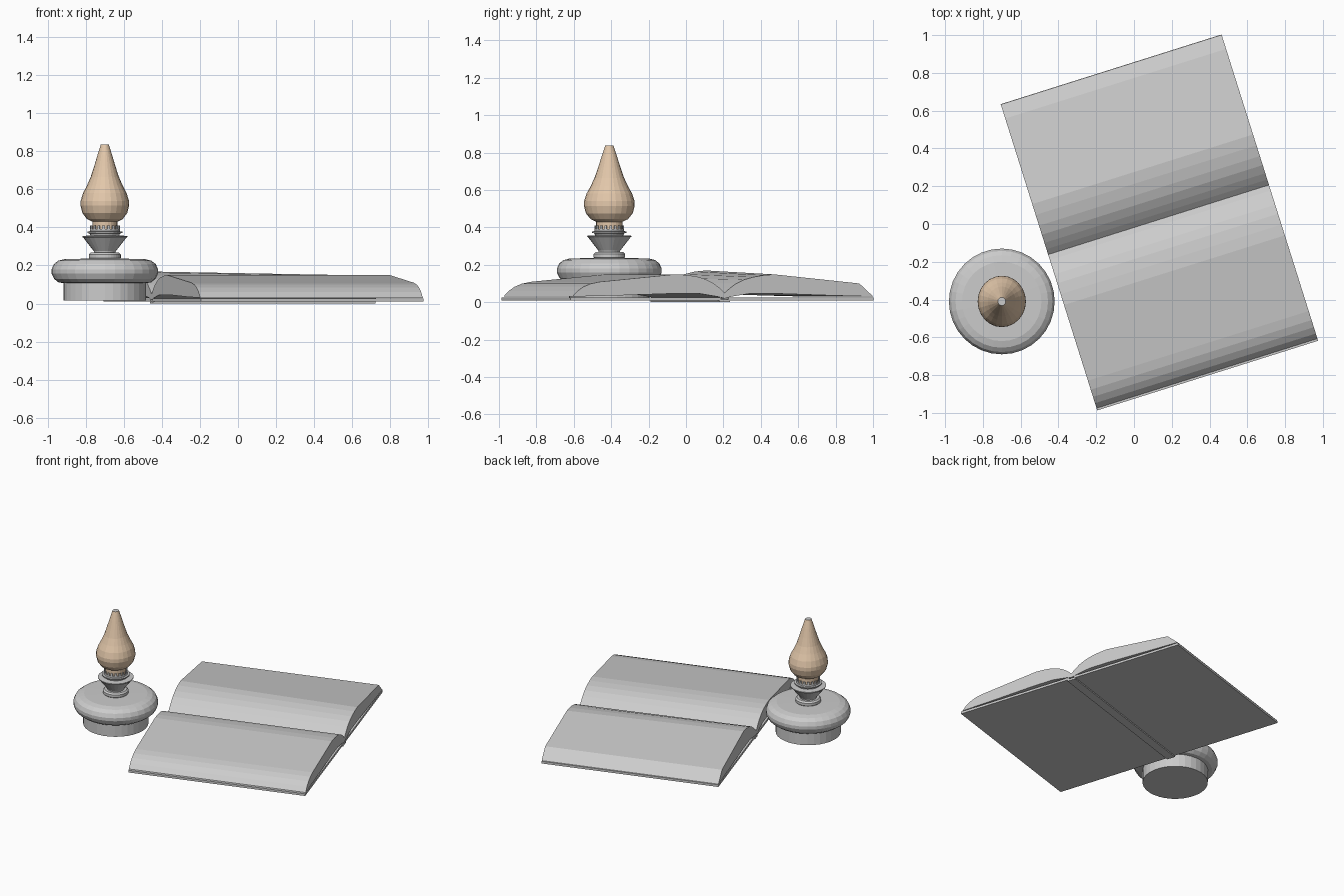
import bpy, bmesh, math
from mathutils import Matrix

if "Cube" in bpy.data.objects:
    bpy.data.objects.remove(bpy.data.objects["Cube"])


def material(name, rgb):
    m = bpy.data.materials.new(name)
    m.diffuse_color = (*rgb, 1)
    m.use_nodes = True
    m.node_tree.nodes["Principled BSDF"].inputs["Base Color"].default_value = m.diffuse_color
    return m


GREY = material("plain grey", (0.6, 0.6, 0.6))
TAN = material("warm tan glass", (0.76, 0.57, 0.40))


def finish(name, bm, mats, matrix):
    bmesh.ops.recalc_face_normals(bm, faces=bm.faces)
    me = bpy.data.meshes.new(name)
    bm.to_mesh(me)
    bm.free()
    for m in mats:
        me.materials.append(m)
    ob = bpy.data.objects.new(name, me)
    ob.matrix_world = matrix
    bpy.context.collection.objects.link(ob)
    return ob


def lathe(name, profile, mats, sides=32, sx=1.0):
    """Closed turned part from (radius, z) points, on the lamp's axis."""
    bm = bmesh.new()
    rings = []
    for r, z in profile:
        rings.append([bm.verts.new((sx * r * math.cos(2 * math.pi * i / sides),
                                    r * math.sin(2 * math.pi * i / sides), z))
                      for i in range(sides)])
    for a, b in zip(rings, rings[1:]):
        for i in range(sides):
            j = (i + 1) % sides
            bm.faces.new((a[i], a[j], b[j], b[i]))
    bm.faces.new(rings[0])
    cap = bm.faces.new(rings[-1])
    cap.material_index = len(mats) - 1
    return finish(name, bm, mats, LAMP)


LAMP = Matrix.Translation((-0.70, -0.41, 0))

# Lamp: foot, round oil tank, collar
lathe("lamp_foot", [(0.216, 0.015), (0.216, 0.14)], [GREY])
lathe("oil_tank", [(0.20, 0.105), (0.243, 0.111), (0.267, 0.13), (0.28, 0.158),
                   (0.28, 0.18), (0.268, 0.207), (0.245, 0.225), (0.21, 0.234),
                   (0.09, 0.236)], [GREY])
lathe("tank_collar", [(0.075, 0.23), (0.084, 0.24), (0.084, 0.258), (0.074, 0.268)],
      [GREY])

# Burner: flared cup with rim, then gallery plate
lathe("burner_cup", [(0.055, 0.26), (0.058, 0.275), (0.112, 0.345), (0.118, 0.35),
                     (0.118, 0.355), (0.075, 0.358)], [GREY], 24)
lathe("gallery_plate", [(0.075, 0.355), (0.08, 0.368), (0.092, 0.371), (0.092, 0.378),
                        (0.079, 0.38)], [GREY], 24)

# Toothed crown holding the glass
bm = bmesh.new()
N = 72
cols = []
for i in range(N):
    a = 2 * math.pi * i / N
    cols.append([bm.verts.new((0.079 * math.cos(a), 0.079 * math.sin(a), z))
                 for z in (0.375, 0.392, 0.41)])
for i in range(N):
    c, d = cols[i], cols[(i + 1) % N]
    bm.faces.new((c[0], d[0], d[1], c[1]))
    if i % 4 < 2:
        bm.faces.new((c[1], d[1], d[2], c[2]))
crown = finish("burner_crown", bm, [GREY], LAMP)
crown.modifiers.new("thickness", "SOLIDIFY").thickness = 0.005

# Glass chimney, slightly oval, with a grey top opening
lathe("glass_chimney", [(0.07, 0.38), (0.07, 0.43), (0.10, 0.444), (0.125, 0.475),
                        (0.136, 0.515), (0.135, 0.54), (0.122, 0.58), (0.10, 0.62),
                        (0.079, 0.665), (0.06, 0.72), (0.041, 0.78), (0.022, 0.837)],
      [TAN, GREY], 24, 0.94)

# Open book: sections lie in local y-z and run along local x (the fold)
BOOK = Matrix.Translation((0.13, 0.0225, 0)) @ Matrix.Rotation(math.radians(17.5), 4, "Z")
HALF = 0.613


def prism(name, section, taper=0.0):
    """Extrude a (y, z) outline along the fold; taper tilts the raised part."""
    bm = bmesh.new()
    ends = []
    for s in (-1, 1):
        ends.append([bm.verts.new((s * HALF, y, z - s * taper * max(0, z - 0.1)))
                     for y, z in section])
    a, b = ends
    n = len(section)
    for i in range(n):
        j = (i + 1) % n
        bm.faces.new((a[i], a[j], b[j], b[i]))
    bm.faces.new(a)
    bm.faces.new(b)
    return finish(name, bm, [GREY], BOOK)


def plate(y0, y1, z0, z1):
    return [(y0, z0), (y1, z0), (y1, z1), (y0, z1)]


prism("front_cover", plate(-0.865, -0.02, 0.01, 0.026))
prism("back_cover", plate(0.02, 0.835, 0.01, 0.026))
prism("book_spine", plate(-0.03, 0.03, 0.0, 0.014))

# Page blocks: curved top, underside lifting off the cover near the fold
front_pages = [(0, 0.05), (0.03, 0.077), (0.065, 0.102), (0.11, 0.124), (0.16, 0.138),
               (0.22, 0.146), (0.28, 0.149), (0.70, 0.109), (0.75, 0.099), (0.79, 0.083),
               (0.825, 0.06), (0.853, 0.03), (0.60, 0.036), (0.30, 0.046),
               (0.14, 0.046), (0.04, 0.03), (0, 0.02)]
back_pages = [(0, 0.05), (0.03, 0.075), (0.065, 0.10), (0.11, 0.125), (0.16, 0.142),
              (0.22, 0.154), (0.28, 0.159), (0.755, 0.10), (0.833, 0.03),
              (0.60, 0.036), (0.30, 0.046), (0.14, 0.046), (0.04, 0.03), (0, 0.02)]
prism("front_pages", [(-y, z) for y, z in front_pages])
prism("back_pages", back_pages, 0.18)
